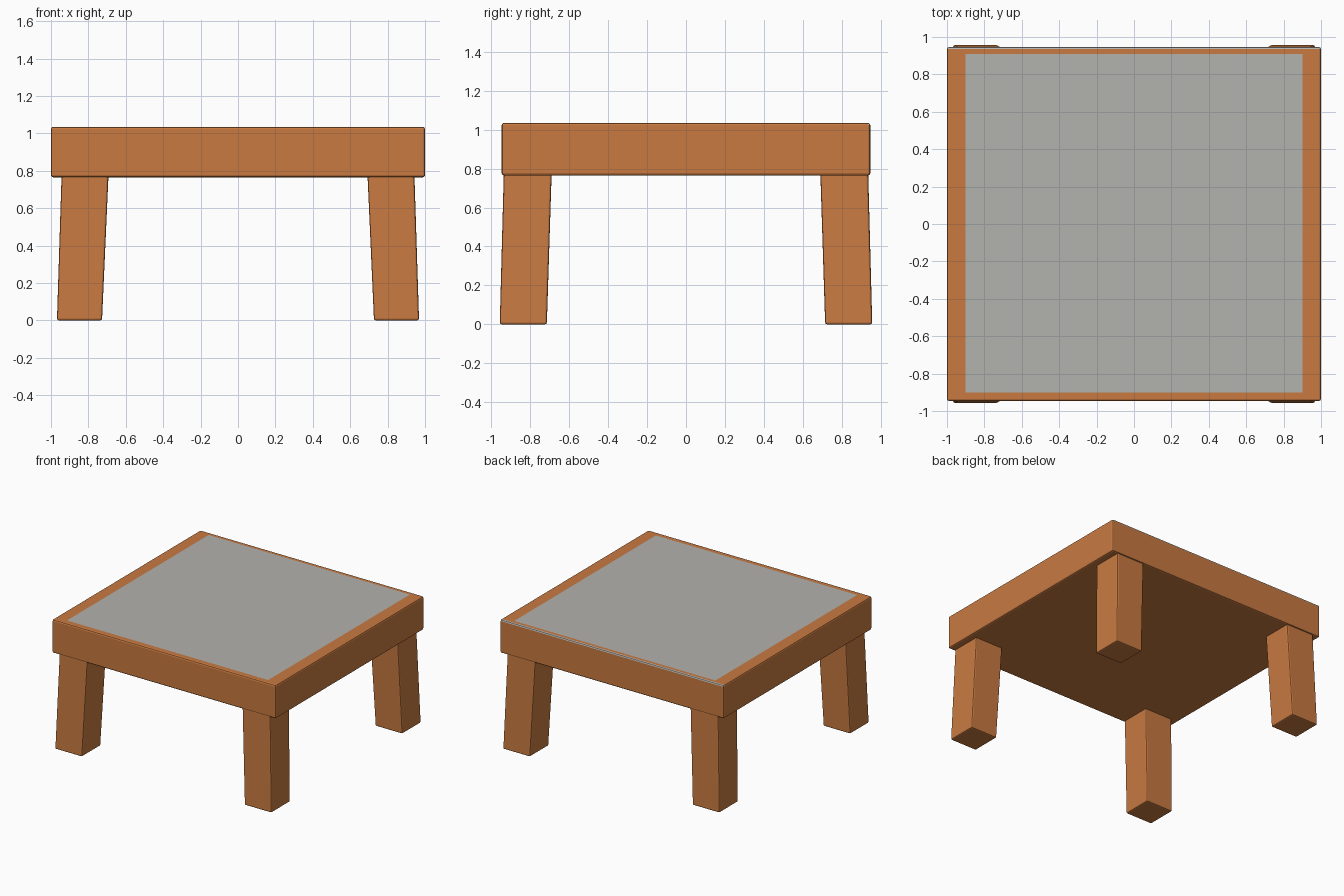
import bpy, bmesh

if "Cube" in bpy.data.objects:
    bpy.data.objects.remove(bpy.data.objects["Cube"])


def material(name, rgb):
    m = bpy.data.materials.new(name)
    m.diffuse_color = (*rgb, 1.0)
    m.use_nodes = True
    m.node_tree.nodes["Principled BSDF"].inputs["Base Color"].default_value = m.diffuse_color
    return m


wood = material("orange wood", (0.578, 0.195, 0.053))
grey = material("grey panel", (0.45, 0.445, 0.42))


def frustum(name, bottom, top, z0, z1, bevel):
    """Bevelled box whose bottom and top rectangles (x0, x1, y0, y1) may differ."""
    bm = bmesh.new()
    rings = []
    for (x0, x1, y0, y1), z in ((bottom, z0), (top, z1)):
        rings.append([bm.verts.new((x, y, z)) for x, y in
                      ((x0, y0), (x1, y0), (x1, y1), (x0, y1))])
    low, high = rings
    bm.faces.new(low[::-1])
    bm.faces.new(high)
    for i in range(4):
        j = (i + 1) % 4
        bm.faces.new((low[i], low[j], high[j], high[i]))
    bmesh.ops.recalc_face_normals(bm, faces=bm.faces[:])
    bmesh.ops.bevel(bm, geom=bm.edges[:], offset=bevel, segments=2,
                    profile=0.5, affect='EDGES')
    return bm


def finish(name, bm):
    bm.normal_update()
    me = bpy.data.meshes.new(name)
    bm.to_mesh(me)
    bm.free()
    me.materials.append(wood)
    me.materials.append(grey)
    ob = bpy.data.objects.new(name, me)
    bpy.context.collection.objects.link(ob)
    return ob


# Table top with a grey panel inset flush in its upper face
rect = (-1.0, 1.0, -0.947, 0.947)
bm = frustum("table_top", rect, rect, 0.765, 1.035, 0.012)
bm.normal_update()
# Thin grey strip along the rear upper edge
for f in bm.faces:
    c = f.calc_center_median()
    if c.y > 0.93 and c.z > 1.022:
        f.material_index = 1
panel = max((f for f in bm.faces if f.normal.z > 0.99), key=lambda f: f.calc_area())
bmesh.ops.inset_individual(bm, faces=[panel], thickness=0.03)
for v in panel.verts:
    v.co.x = 0.9 if v.co.x > 0 else -0.9
    v.co.y = 0.91 if v.co.y > 0 else -0.9
panel.material_index = 1
finish("table_top", bm)

# Four slightly splayed legs
for side, sx in (("left", -1), ("right", 1)):
    for end, sy in (("front", -1), ("back", 1)):
        def rect_at(x0, x1, y0, y1):
            xs = sorted((sx * x0, sx * x1))
            ys = sorted((sy * y0, sy * y1))
            return (*xs, *ys)
        name = f"{end}_{side}_leg"
        leg = frustum(name, rect_at(0.727, 0.968, 0.715, 0.957),
                      rect_at(0.692, 0.943, 0.69, 0.936), 0.0, 0.785, 0.01)
        finish(name, leg)
